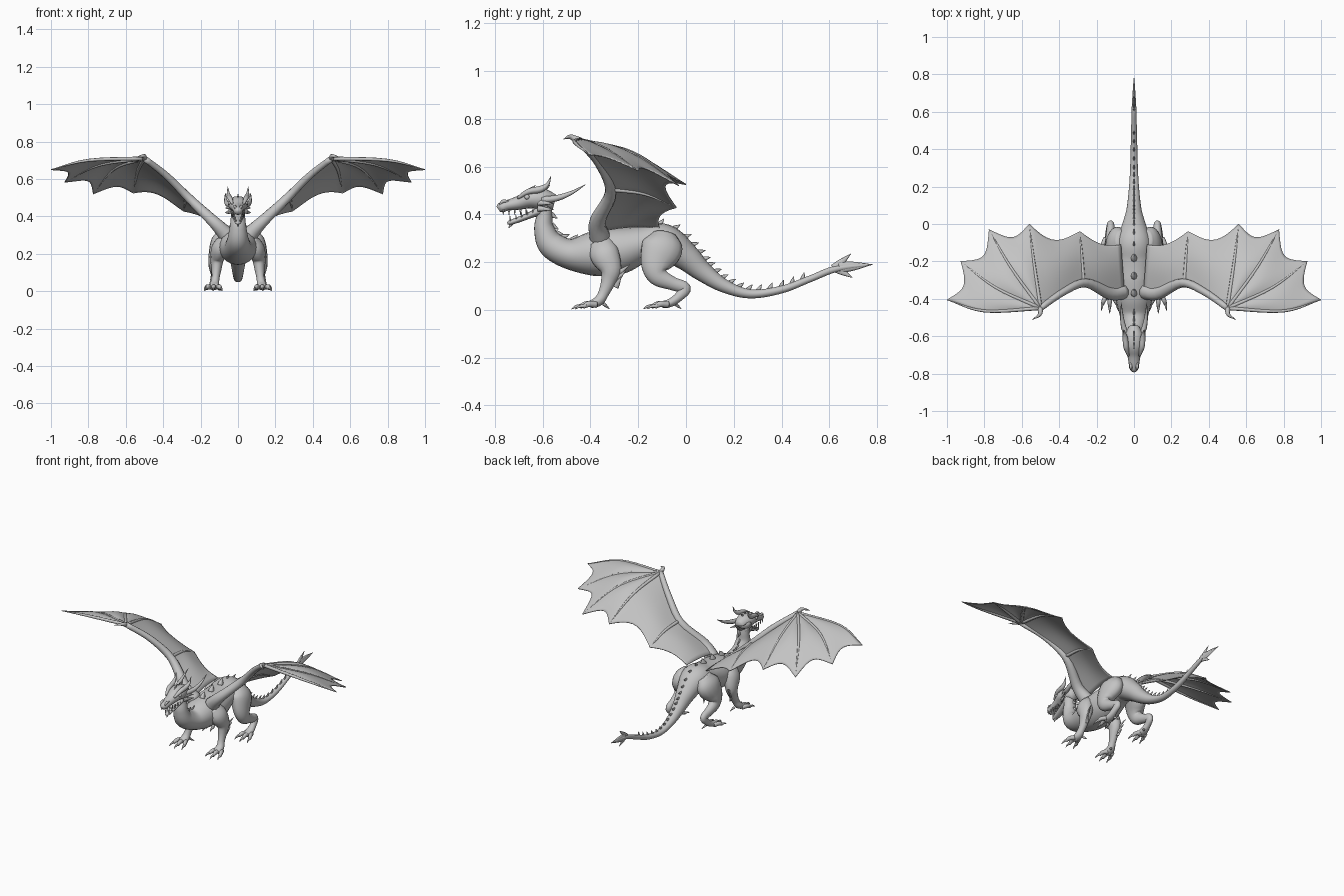
import bpy, bmesh, math
from mathutils import Vector

if "Cube" in bpy.data.objects:
    bpy.data.objects.remove(bpy.data.objects["Cube"])

stone = bpy.data.materials.new("stone grey")
stone.use_nodes = True
stone.diffuse_color = (.55, .55, .55, 1)
stone.node_tree.nodes["Principled BSDF"].inputs["Base Color"].default_value = (.55, .55, .55, 1)


def smooth_path(points, steps):
    """Catmull-Rom samples through tuples of any length."""
    p = [Vector(q) for q in points]
    p = [p[0] * 2 - p[1]] + p + [p[-1] * 2 - p[-2]]
    out = []
    for i in range(1, len(p) - 2):
        a, b, c, d = p[i - 1:i + 3]
        for k in range(steps):
            t = k / steps
            out.append((b * 2 + (c - a) * t + (a * 2 - b * 5 + c * 4 - d) * t**2
                        + (b * 3 - a - c * 3 + d) * t**3) / 2)
    return out + [p[-2]]


def frames(samples):
    """Centre, side and up vector, and two radii for each sample."""
    c = [Vector(s[:3]) for s in samples]
    whole = (c[-1] - c[0]).normalized()
    ref = Vector((0, 0, 1)) if abs(whole.x) > .6 else Vector((1, 0, 0))
    out = []
    for i, s in enumerate(samples):
        t = (c[min(i + 1, len(c) - 1)] - c[max(i - 1, 0)]).normalized()
        side = (ref - t * ref.dot(t)).normalized()
        out.append((c[i], side, side.cross(t), max(s[3], .001), max(s[4], .001)))
    return out


def add_tube(bm, points, sides=12, steps=5):
    rings = []
    for c, side, up, rx, rv in frames(smooth_path(points, steps)):
        angles = [math.tau * k / sides for k in range(sides)]
        rings.append([bm.verts.new(c + side * math.cos(a) * rx + up * math.sin(a) * rv)
                      for a in angles])
    for r, q in zip(rings, rings[1:]):
        for k in range(sides):
            j = (k + 1) % sides
            bm.faces.new((r[k], r[j], q[j], q[k]))
    bm.faces.new(rings[0])
    bm.faces.new(rings[-1])


def finish(name, bm, mirror=False, thickness=0):
    bmesh.ops.remove_doubles(bm, verts=bm.verts, dist=.0001)
    bmesh.ops.recalc_face_normals(bm, faces=bm.faces)
    mesh = bpy.data.meshes.new(name)
    bm.to_mesh(mesh)
    bm.free()
    mesh.materials.append(stone)
    for f in mesh.polygons:
        f.use_smooth = True
    ob = bpy.data.objects.new(name, mesh)
    bpy.context.collection.objects.link(ob)
    if thickness:
        mod = ob.modifiers.new("thickness", "SOLIDIFY")
        mod.thickness, mod.offset = thickness, 0
    if mirror:
        ob.modifiers.new("mirror", "MIRROR").use_mirror_merge = False
    return ob


def tubes(name, paths, mirror=False, sides=12, steps=5):
    bm = bmesh.new()
    for p in paths:
        add_tube(bm, p, sides, steps)
    return finish(name, bm, mirror)


def spike(base, tip, r, flat=1):
    """Tapered spike path, thinned sideways by flat."""
    b, t = Vector(base), Vector(tip)
    return [(*b, r * flat, r), (*b.lerp(t, .45), r * flat * .65, r * .7), (*t, .001, .001)]


# Body from the neck to the tail tip: y, z, half width, half depth
spine = [(-.60, .46, .035, .035), (-.593, .40, .038, .033), (-.594, .34, .045, .042),
         (-.565, .275, .058, .056), (-.49, .235, .076, .064), (-.39, .235, .1, .093),
         (-.28, .248, .105, .098), (-.18, .275, .095, .076), (-.09, .283, .09, .076),
         (0, .222, .062, .058), (.07, .16, .042, .042), (.16, .10, .03, .028),
         (.27, .067, .022, .019), (.4, .085, .018, .016), (.52, .13, .015, .014),
         (.63, .172, .012, .013), (.78, .19, .002, .002)]
spine = [(0, *s) for s in spine]
tubes("body", [spine], sides=20, steps=8)

# Spikes down the back
rings = frames(smooth_path(spine, 8))


def back_spikes(name, indices, height, width, flat):
    paths = []
    for i in indices:
        c, side, up, rx, rv = rings[i]
        back = (rings[i + 1][0] - c).normalized()
        root = c + up * (rv - .006)
        paths.append(spike(root, root + up * height + back * height * .7, width, flat))
    tubes(name, paths, sides=8, steps=3)


back_spikes("neck_spikes", range(8, 36, 6), .028, .012, .5)
back_spikes("back_plates", (42, 50, 57), .036, .022, .8)
back_spikes("tail_spikes", range(62, 112, 3), .026, .011, .5)

# Tail fork
tubes("tail_fork", [spike((0, .62, .172), (0, .69, .235), .02, .4),
                    spike((0, .63, .172), (0, .698, .135), .017, .4),
                    spike((0, .64, .178), (0, .78, .19), .026, .35)], sides=8)

# Head: skull, jaw, brows, horns, eyes
tubes("skull", [[(0, -.55, .45, .03, .032), (0, -.60, .463, .05, .044),
                 (0, -.65, .464, .052, .04), (0, -.70, .448, .036, .029),
                 (0, -.75, .437, .028, .022), (0, -.773, .428, .024, .022),
                 (0, -.785, .42, .012, .014)]], sides=16)
tubes("jaw", [[(0, -.58, .43, .038, .028), (0, -.64, .402, .033, .015),
               (0, -.70, .378, .023, .012), (0, -.735, .366, .016, .01),
               (0, -.748, .363, .006, .005)], spike((0, -.73, .364), (0, -.742, .343), .009)])
tubes("brow_horns", [[(.03, -.705, .468, .006, .006), (.042, -.66, .495, .014, .012),
                      (.047, -.61, .505, .014, .014), (.052, -.58, .525, .008, .008),
                      (.055, -.565, .56, .001, .001)]], True, 8)
tubes("swept_horns", [[(.04, -.60, .46, .015, .015), (.058, -.54, .468, .013, .013),
                       (.066, -.48, .49, .008, .008), (.068, -.42, .525, .001, .001)]], True, 8)
tubes("cheek_spikes", [spike((.042, -.62, z), (.068, -.555, z - .005), .013, .5)
                       for z in (.45, .425)], True, 8)
tubes("nostrils", [[(.014, -.78, .44, .004, .004), (.017, -.765, .455, .008, .007),
                    (.017, -.74, .453, .004, .004)]], True, 8)
tubes("crest_spikes", [spike((0, y, .495), (0, y + .03, .522), .01, .5)
                       for y in (-.66, -.63, -.60)], sides=8)
teeth = []
for k in range(5):
    y = -.765 + k * .024
    teeth.append(spike((.02 + k * .003, y, .42), (.02 + k * .003, y, .397), .005))
    teeth.append(spike((.012 + k * .004, y + .03, .372 + k * .008),
                       (.012 + k * .004, y + .028, .395 + k * .007), .004))
tubes("teeth", teeth, True, 6, 2)
bm = bmesh.new()
bmesh.ops.create_uvsphere(bm, u_segments=12, v_segments=8, radius=.011)
bmesh.ops.translate(bm, verts=bm.verts, vec=(.043, -.665, .472))
finish("eyes", bm, True)

# Legs
tubes("front_leg", [[(.07, -.36, .28, .03, .05), (.095, -.34, .23, .046, .062),
                     (.112, -.315, .17, .036, .046), (.115, -.325, .12, .027, .032),
                     (.12, -.345, .07, .021, .023), (.125, -.365, .038, .025, .022),
                     (.125, -.40, .022, .03, .016)]], True, 14)
tubes("hind_leg", [[(.06, -.09, .31, .04, .055), (.09, -.10, .26, .055, .088),
                    (.115, -.125, .19, .043, .066), (.125, -.115, .14, .033, .043),
                    (.125, -.055, .11, .025, .029), (.125, -.005, .09, .02, .026),
                    (.13, -.03, .055, .02, .02), (.13, -.065, .03, .026, .018),
                    (.13, -.1, .021, .028, .015)]], True, 14)


def foot(name, x, y):
    toes, claws = [], []
    for dx, reach in ((-.038, .055), (0, .07), (.038, .055)):
        tip = Vector((x + dx, y - reach, .013))
        toes.append([(x + dx * .4, y, .022, .013, .014),
                     (x + dx * .8, y - reach * .6, .024, .012, .013), (*tip, .008, .009)])
        claws.append([(*(tip + Vector((0, .012, .004))), .008, .009),
                      (tip.x + dx * .1, tip.y - .016, .014, .005, .006),
                      (tip.x + dx * .2, tip.y - .034, .003, .001, .001)])
    claws.append(spike((x - .02, y + .03, .025), (x - .035, y + .055, .004), .008))
    tubes(name + "_toes", toes, True, 10)
    tubes(name + "_claws", claws, True, 8)


foot("front_foot", .13, -.375)
foot("hind_foot", .135, -.075)
tubes("elbow_spikes", [spike((.118, -.295, z), (.135, -.235 - k * .018, z + .045), .013, .4)
                       for k, z in enumerate((.145, .12, .095))], True, 8)

# Wings: arm, finger bones, then skin stretched between neighbours
wrist, elbow = (.5, -.45, .71), (.27, -.31, .505)
root = [(.05, -.38, .325), (.06, -.25, .345), (.07, -.11, .345)]
elbow_bone = [elbow, (.28, -.17, .485), (.29, -.04, .428)]
fingers = [[wrist, (.535, -.21, .645), (.56, 0, .525)],
           [wrist, (.66, -.23, .655), (.775, -.03, .52)],
           [wrist, (.74, -.34, .675), (.927, -.2, .583)],
           [wrist, (.80, -.465, .70), (1, -.405, .65)]]
tubes("wing_arm", [[(.06, -.36, .30, .045, .045), (.13, -.37, .372, .032, .034),
                    (.26, -.315, .495, .024, .024), (.38, -.365, .615, .019, .019),
                    (*wrist, .016, .016)]], True)
tubes("wing_fingers", [[(*p, r, r) for p, r in zip(f, (.011, .008, .002))]
                       for f in fingers + [elbow_bone]], True, 8)
tubes("wrist_claw", [[(*wrist, .015, .015), (.505, -.485, .724, .01, .01),
                      (.545, -.512, .715, .001, .001)]], True, 8)

bm = bmesh.new()
bones = [root, elbow_bone] + fingers
for a, b, scallop in zip(bones, bones[1:], (.12, .2, .14, .16, .14)):
    n, across = 12, 10
    ca, cb = smooth_path(a, n), smooth_path(b, n)
    rows = []
    for i in range(across + 1):
        u = i / across
        dip = math.sin(math.pi * u)
        row = []
        for j in range(2 * n + 1):
            s = j * (1 - scallop * dip)
            k = min(int(s), 2 * n - 1)
            pa, pb = ca[k].lerp(ca[k + 1], s - k), cb[k].lerp(cb[k + 1], s - k)
            lift = .012 * dip * math.sin(math.pi * j / (2 * n))
            row.append(bm.verts.new(pa.lerp(pb, u) + Vector((0, 0, lift))))
        rows.append(row)
    for r, q in zip(rows, rows[1:]):
        for j in range(2 * n):
            bm.faces.new((r[j], r[j + 1], q[j + 1], q[j]))
finish("wing_skin", bm, True, .005)
